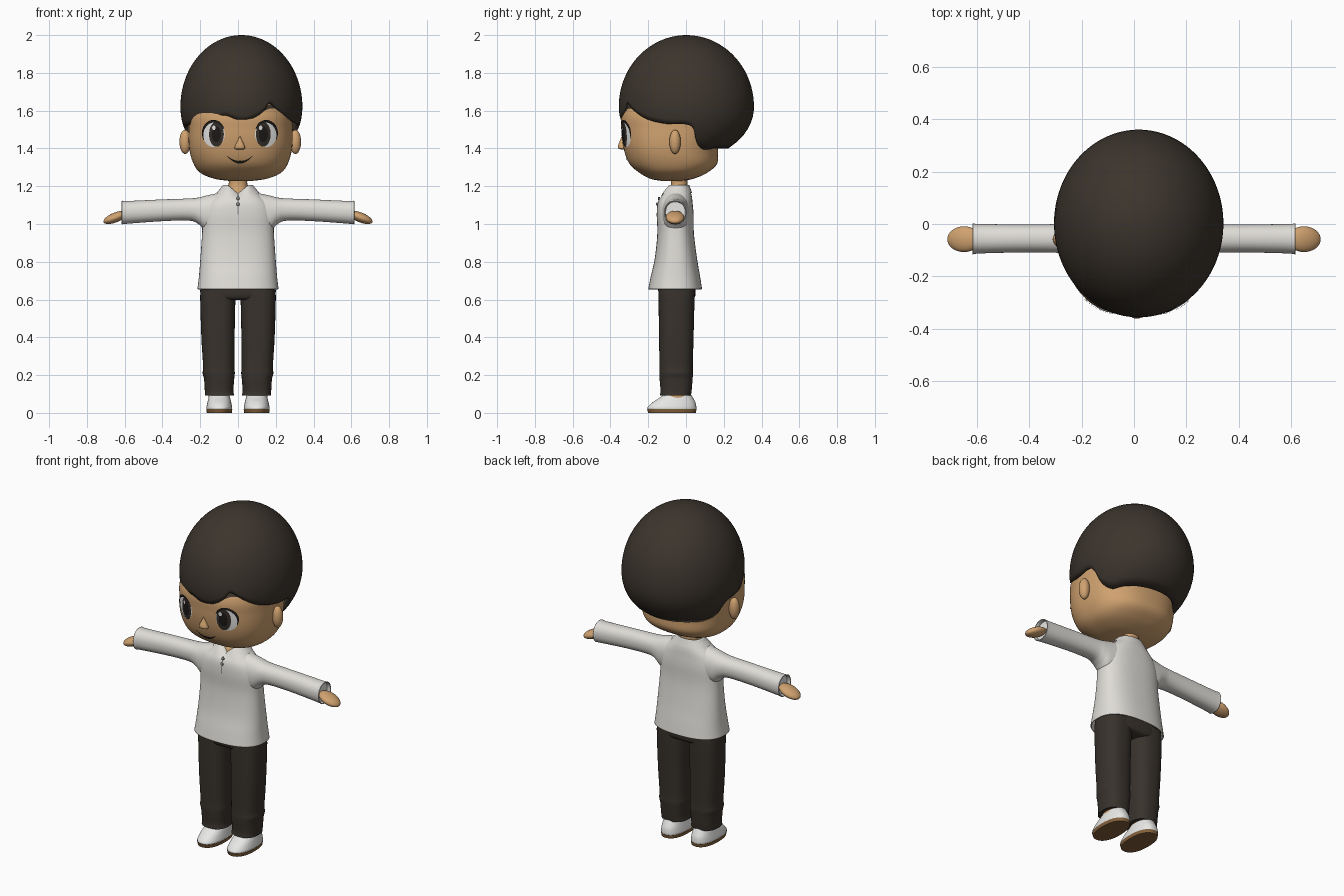
import bpy, bmesh
from math import sin, cos, pi, radians, sqrt, copysign
from mathutils import Matrix, Vector, Euler

if "Cube" in bpy.data.objects:
    bpy.data.objects.remove(bpy.data.objects["Cube"])


def material(name, rgb):
    m = bpy.data.materials.new(name)
    m.use_nodes = True
    m.diffuse_color = (*rgb, 1)
    m.node_tree.nodes["Principled BSDF"].inputs["Base Color"].default_value = (*rgb, 1)
    return m


HAIR = material("dark brown hair", (.045, .035, .026))
PANTS = material("dark brown cloth", (.040, .032, .025))
SKIN = material("warm skin", (.63, .36, .16))
SHIRT = material("off white cloth", (.74, .72, .68))
WHITE = material("white", (.88, .88, .87))
SOLE = material("brown sole", (.23, .12, .045))
INK = material("near black", (.012, .010, .009))
IRIS = material("dark iris", (.035, .028, .023))
GREY = material("grey trim", (.25, .24, .23))

SIDES = (("left", 1), ("right", -1))
parts = []


def make(name, verts, faces, mat, face_front=False, thickness=0):
    """Mesh object from generated points, optionally thickened inward."""
    bm = bmesh.new()
    vs = [bm.verts.new(v) for v in verts]
    for f in faces:
        bm.faces.new([vs[i] for i in f])
    bmesh.ops.remove_doubles(bm, verts=bm.verts, dist=1e-5)
    bmesh.ops.recalc_face_normals(bm, faces=bm.faces)
    if face_front and sum(f.normal.y * f.calc_area() for f in bm.faces) > 0:
        bmesh.ops.reverse_faces(bm, faces=bm.faces)
    mesh = bpy.data.meshes.new(name)
    bm.to_mesh(mesh)
    bm.free()
    mesh.materials.append(mat)
    ob = bpy.data.objects.new(name, mesh)
    bpy.context.collection.objects.link(ob)
    parts.append(ob)
    if thickness:
        mod = ob.modifiers.new("thickness", 'SOLIDIFY')
        mod.thickness, mod.offset = thickness, -1
    return ob


def spline(rows, n=6):
    """Smooth curve through rows of any width."""
    out = []
    for i in range(len(rows) - 1):
        a, b, c, d = (rows[max(0, min(len(rows) - 1, i + k))] for k in (-1, 0, 1, 2))
        for s in range(n):
            t = s / n
            out.append(tuple(q + .5 * t * (r - p + t * (2*p - 5*q + 4*r - e + t * (3*(q - r) + e - p)))
                             for p, q, r, e in zip(a, b, c, d)))
    return out + [tuple(rows[-1])]


def lookup(samples, t):
    for a, b in zip(samples, samples[1:]):
        if t <= b[0]:
            k = max(0, (t - a[0]) / (b[0] - a[0]))
            return [p + k * (q - p) for p, q in zip(a, b)]
    return samples[-1]


def grid_faces(rings, n):
    return [(r*n + j, r*n + (j+1) % n, (r+1)*n + (j+1) % n, (r+1)*n + j)
            for r in range(rings - 1) for j in range(n)]


def loft(name, rows, mat, sx=1, axis='z', p=2.2, cap=True, n=64, warp=None, thickness=0):
    """Rounded sections; each row is (along, centre, half width, low, high)."""
    verts, samples = [], spline(rows)
    for t, c, w, lo, hi in samples:
        for j in range(n):
            u, v = cos(2*pi*j/n), sin(2*pi*j/n)
            a = c + w * copysign(abs(u) ** (2/p), u)
            b = (lo + hi)/2 + (hi - lo)/2 * copysign(abs(v) ** (2/p), v)
            x, y, z = (a, b, t) if axis == 'z' else (t, a, b)
            if warp:
                x, y, z = warp(x, y, z)
            verts.append((sx * x, y, z))
    faces = grid_faces(len(samples), n)
    if cap:
        faces += [tuple(range(n)), tuple(range(len(verts) - n, len(verts)))]
    return make(name, verts, faces, mat, thickness=thickness)


def ellipsoid(name, loc, radii, mat, rot=(0, 0, 0)):
    bm = bmesh.new()
    m = Matrix.LocRotScale(Vector(loc), Euler(rot), Vector(radii))
    bmesh.ops.create_uvsphere(bm, u_segments=32, v_segments=20, radius=1, matrix=m)
    mesh = bpy.data.meshes.new(name)
    bm.to_mesh(mesh)
    bm.free()
    mesh.materials.append(mat)
    ob = bpy.data.objects.new(name, mesh)
    bpy.context.collection.objects.link(ob)
    parts.append(ob)


# Head, ears, neck
HEAD = [(1.228, .014, .06, -.13, -.02), (1.24, .014, .14, -.19, .04), (1.27, .014, .212, -.245, .11),
        (1.32, .014, .25, -.30, .165), (1.40, .014, .272, -.33, .17), (1.50, .014, .275, -.342, .19),
        (1.60, .014, .265, -.335, .2), (1.75, .014, .19, -.24, .17), (1.85, .014, .08, -.1, .08)]
loft("head", HEAD, SKIN, p=2.4, n=96)
face = spline(HEAD)
loft("neck", [(1.08, 0, .09, -.125, .02), (1.17, 0, .065, -.1, .01),
              (1.2, 0, .05, -.08, .008), (1.26, 0, .05, -.08, .008)], SKIN)
for side, s in SIDES:
    ellipsoid(side + "_ear", (.012 + s*.292, -.058, 1.435), (.03, .03, .064), SKIN)


def on_face(x, z, lift):
    _, c, w, lo, hi = lookup(face, z)
    k = max(0, 1 - abs((x - c)/w) ** 2.4) ** (1/2.4)
    return (x, (lo + hi)/2 - (hi - lo)/2 * k - lift, z)


def disc(name, x, z, rx, rz, lift, mat, n=32, rings=6):
    verts = [on_face(x + rx*r/rings*cos(2*pi*j/n), z + rz*r/rings*sin(2*pi*j/n), lift)
             for r in range(1, rings + 1) for j in range(n)]
    make(name, verts, grid_faces(rings, n) + [tuple(range(n))], mat, True)


def stroke(name, pts, lift, mat):
    """Painted line on the face; points are (x, z, half width)."""
    pts, verts = spline(pts, 5), []
    for i, (x, z, w) in enumerate(pts):
        a, b = pts[max(0, i - 1)], pts[min(len(pts) - 1, i + 1)]
        d = Vector((b[0] - a[0], b[1] - a[1])).normalized()
        for k in (-1, 0, 1):
            verts.append(on_face(x - d.y*w*k, z + d.x*w*k, lift))
    make(name, verts, [(3*i + k, 3*i + k + 1, 3*i + k + 4, 3*i + k + 3)
                       for i in range(len(pts) - 1) for k in (0, 1)], mat, True)


# Eyes and brows
for side, s in SIDES:
    ex, ez, ix = .01 + s*.138, 1.475, .01 + s*.124
    disc(side + "_eye_white", ex, ez, .058, .068, .003, WHITE)
    disc(side + "_iris", ix, ez, .039, .066, .005, IRIS)
    disc(side + "_pupil", ix, ez, .024, .042, .007, INK)
    disc(side + "_eye_glint", ix - .014, ez + .034, .009, .012, .009, WHITE)
    stroke(side + "_lashes", [(ex + s*.059*cos(radians(a)), ez + .069*sin(radians(a)),
                               .001 + .006*sin(radians(a + 30)*.9)) for a in range(-25, 160, 20)], .008, INK)
    stroke(side + "_brow", [(.014 + s*.115, 1.598, .004), (.014 + s*.155, 1.622, .011),
                            (.014 + s*.2, 1.617, .010), (.014 + s*.24, 1.592, .003)], .007, HAIR)

# Mouth and nose
stroke("mouth", [(.01 + .066*k/4, 1.327 + .032*(k/4)**2, .008 - .0017*abs(k)) for k in range(-4, 5)], .004, INK)
loft("nose", [(1.395, .01, .018, -.342, -.32), (1.40, .01, .028, -.358, -.315), (1.415, .01, .025, -.36, -.315),
              (1.44, .01, .013, -.35, -.32), (1.462, .01, .003, -.342, -.325)], SKIN, n=24)

# Hair cap with a wavy fringe; hairline is (degrees from the front, height)
HAIRLINE = spline([(-180, 1.40), (-135, 1.40), (-115, 1.395), (-102, 1.43), (-94, 1.51), (-72, 1.52),
                   (-50, 1.535), (-40, 1.565), (-28, 1.55), (-16, 1.575), (0, 1.545), (13, 1.565),
                   (22, 1.60), (28, 1.64), (39, 1.60), (53, 1.555), (72, 1.53), (94, 1.52),
                   (102, 1.43), (115, 1.395), (135, 1.40), (180, 1.40)])
N, RINGS, MID = 144, 28, 1.62
verts = []
for r in range(RINGS):
    for j in range(N):
        deg = j*360/N - 180
        low = lookup(HAIRLINE, deg)[1]
        z = low + (1.9999 - low) * sin(r/(RINGS - 1) * pi/2)
        d = z - MID
        fx = sqrt(1 - (d/(.38 if d > 0 else .33))**2)
        fy = sqrt(1 - (d/(.38 if d > 0 else .28))**2)
        verts.append((.018 + .323*fx*sin(radians(deg)), .002 - .358*fy*cos(radians(deg)), z))
make("hair", verts, grid_faces(RINGS, N) + [tuple(range((RINGS - 1)*N, RINGS*N))], HAIR, thickness=.018)


# Shirt with a notched neckline
def notch(x, y, z):
    if z > 1.13 and y < -.05:
        z -= (z - 1.13) * .6 * max(0, 1 - abs(x)/.055)
    return x, y, z


loft("shirt_body", [(.655, 0, .215, -.2, .085), (.72, 0, .207, -.187, .075), (.82, 0, .199, -.165, .058),
                    (.95, 0, .19, -.152, .042), (1.05, 0, .187, -.155, .04), (1.11, 0, .165, -.15, .035),
                    (1.15, 0, .125, -.132, .03), (1.185, 0, .085, -.11, .02)],
     SHIRT, p=2.5, cap=False, warp=notch, thickness=.006)
loft("collar", [(1.165, 0, .114, -.13, .032), (1.19, 0, .092, -.114, .023), (1.207, 0, .078, -.1, .016),
                (1.2, 0, .068, -.09, .012), (1.17, 0, .064, -.086, .01)], SHIRT, cap=False, warp=notch)
make("placket_line", [(x, y, z) for y, z in ((-.158, 1.05), (-.153, 1.105), (-.139, 1.15)) for x in (-.003, .003)],
     [(0, 1, 3, 2), (2, 3, 5, 4)], GREY, True)
for i, (y, z) in enumerate(((-.143, 1.135), (-.152, 1.105))):
    ellipsoid("button_%d" % (i + 1), (0, y, z), (.009, .006, .009), GREY)

# Sleeves, hands, trouser legs, shoes
for side, s in SIDES:
    loft(side + "_sleeve", [(.10, -.055, .075, .96, 1.165), (.17, -.055, .068, .965, 1.15),
                            (.21, -.055, .062, 1.0, 1.14), (.26, -.055, .056, 1.018, 1.135),
                            (.4, -.055, .053, 1.015, 1.13), (.58, -.056, .056, 1.002, 1.122),
                            (.615, -.057, .059, .998, 1.124)], SHIRT, s, 'x', cap=False, thickness=.005)
    loft(side + "_cuff_lining", [(.58, -.056, .052, 1.005, 1.118), (.595, -.056, .053, 1.005, 1.118)],
         WHITE, s, 'x')
    ellipsoid(side + "_hand", (s*.648, -.058, 1.035), (.068, .049, .026), SKIN, (0, s*.38, 0))
    loft(side + "_trouser_leg", [(.092, .098, .078, -.138, .026), (.12, .1, .076, -.135, .03),
                                 (.18, .1, .08, -.14, .035), (.21, .102, .085, -.141, .037),
                                 (.25, .102, .083, -.14, .036), (.4, .106, .088, -.143, .04),
                                 (.6, .107, .093, -.145, .045), (.67, .105, .092, -.145, .045)], PANTS, s, p=2.5)
    loft(side + "_ankle", [(.06, .1, .056, -.115, .02), (.105, .1, .056, -.115, .02)], SKIN, s)
    loft(side + "_shoe", [(.018, .099, .067, -.202, .054), (.03, .099, .068, -.203, .055),
                          (.055, .099, .063, -.178, .05), (.08, .099, .057, -.14, .037),
                          (.097, .099, .052, -.118, .027)], WHITE, s, p=2.3)
    loft(side + "_sole", [(0, .099, .066, -.2, .052), (.02, .099, .069, -.206, .056)], SOLE, s, p=2.3)
loft("trouser_seat", [(.597, 0, .14, -.12, .02), (.61, 0, .185, -.14, .045), (.65, 0, .2, -.147, .05),
                      (.75, 0, .18, -.14, .035)], PANTS, p=2.6)

# Smooth shading with crisp rims
bpy.ops.object.select_all(action='DESELECT')
for ob in parts:
    ob.select_set(True)
bpy.context.view_layer.objects.active = parts[0]
bpy.ops.object.shade_smooth_by_angle(angle=radians(45))
